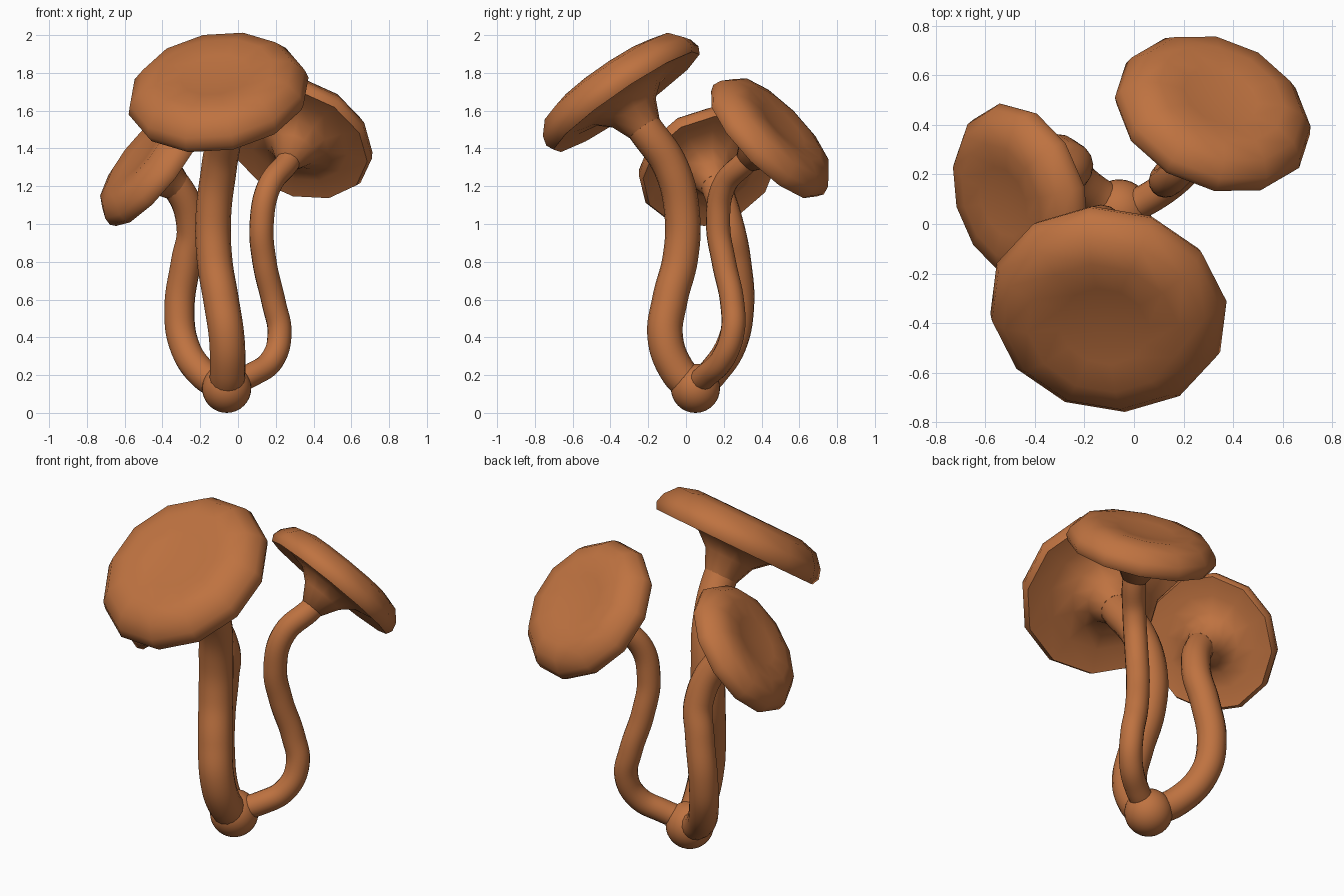
import bpy, bmesh, math
from mathutils import Vector, Matrix

if "Cube" in bpy.data.objects:
    bpy.data.objects.remove(bpy.data.objects["Cube"])

mat = bpy.data.materials.new("copper brown")
mat.diffuse_color = (0.52, 0.17, 0.052, 1)
mat.use_nodes = True
mat.node_tree.nodes["Principled BSDF"].inputs["Base Color"].default_value = mat.diffuse_color


def smooth(ob, angle):
    bpy.ops.object.select_all(action='DESELECT')
    ob.select_set(True)
    bpy.context.view_layer.objects.active = ob
    bpy.ops.object.shade_smooth_by_angle(angle=math.radians(angle))


def stem(name, pts, r):
    # round tube along a smooth path
    cu = bpy.data.curves.new(name, 'CURVE')
    cu.dimensions = '3D'
    cu.bevel_depth = r
    cu.bevel_resolution = 6
    cu.resolution_u = 8
    cu.use_fill_caps = True
    sp = cu.splines.new('BEZIER')
    sp.bezier_points.add(len(pts) - 1)
    for bp, p in zip(sp.bezier_points, pts):
        bp.co = p
        bp.handle_left_type = bp.handle_right_type = 'AUTO'
    ob = bpy.data.objects.new(name, cu)
    bpy.context.collection.objects.link(ob)
    bpy.ops.object.select_all(action='DESELECT')
    ob.select_set(True)
    bpy.context.view_layer.objects.active = ob
    bpy.ops.object.convert(target='MESH')
    ob = bpy.context.view_layer.objects.active
    ob.data.materials.clear()
    ob.data.materials.append(mat)
    smooth(ob, 60)


# cap profile in units of the cap radius: dimpled dome, drooping rim, funnel below
PROFILE = [(.38, .25), (.64, .28), (.85, .22), (.97, .08), (1.0, -.03), (.96, -.11),
           (.68, -.07), (.44, -.12), (.29, -.25)]


def cap(name, centre, n, radius, neck, corner, sides=12):
    bm = bmesh.new()
    rings = []
    for r, h in PROFILE + [(neck / radius, -.46)]:
        rings.append([bm.verts.new((radius * r * math.cos(math.tau * i / sides),
                                    radius * r * math.sin(math.tau * i / sides),
                                    radius * h)) for i in range(sides)])
    top = bm.verts.new((0, 0, .21 * radius))
    for i in range(sides):
        j = (i + 1) % sides
        bm.faces.new((top, rings[0][i], rings[0][j]))
        for a, b in zip(rings, rings[1:]):
            bm.faces.new((a[i], b[i], b[j], a[j]))
    bm.faces.new(rings[-1][::-1])
    bmesh.ops.recalc_face_normals(bm, faces=bm.faces)
    # tilt the cap, one rim corner pointing toward the given plan position
    dx, dy = corner[0] - centre[0], corner[1] - centre[1]
    u = Vector((dx, dy, -(dx * n.x + dy * n.y) / n.z)).normalized()
    rot = Matrix((u, n.cross(u), n)).transposed().to_4x4()
    bm.transform(Matrix.Translation(centre) @ rot)
    me = bpy.data.meshes.new(name)
    bm.to_mesh(me)
    bm.free()
    me.materials.append(mat)
    ob = bpy.data.objects.new(name, me)
    bpy.context.collection.objects.link(ob)
    smooth(ob, 60)


def mushroom(name, path, r, centre, normal, radius, corner):
    # stem runs along the cap axis into the funnel
    n = Vector(normal).normalized()
    c = Vector(centre)
    pts = [Vector(p) for p in path] + [c - n * radius * .45, c]
    stem(name + "_stem", pts, r)
    cap(name + "_cap", c, n, radius, r * 1.02, corner)


# root bulb
bpy.ops.mesh.primitive_uv_sphere_add(segments=32, ring_count=16, radius=.13,
                                     location=(-.06, .05, .13))
bulb = bpy.context.object
bulb.name = "root_bulb"
bulb.data.materials.append(mat)
smooth(bulb, 60)

# three mushrooms
mushroom("front_mushroom",
         [(-.06, .04, .13), (-.055, -.05, .23), (-.06, -.11, .40), (-.09, -.085, .6),
          (-.125, -.03, .82), (-.13, -.02, 1.05), (-.10, -.08, 1.3)],
         .094, (-.105, -.345, 1.69), (-.14, -.56, .82), .487, (.37, -.32))
mushroom("back_right_mushroom",
         [(-.05, .05, .15), (.07, .11, .20), (.18, .19, .28), (.22, .245, .42),
          (.19, .245, .58), (.14, .20, .8), (.125, .17, 1.0), (.165, .20, 1.2)],
         .064, (.32, .445, 1.455), (.29, .67, .66), .412, (-.08, .52))
mushroom("left_mushroom",
         [(-.07, .06, .13), (-.19, .14, .21), (-.285, .24, .36), (-.31, .28, .55),
          (-.275, .265, .8), (-.245, .23, .98)],
         .08, (-.455, .115, 1.305), (-.75, -.26, .60), .382, (-.55, .48))
